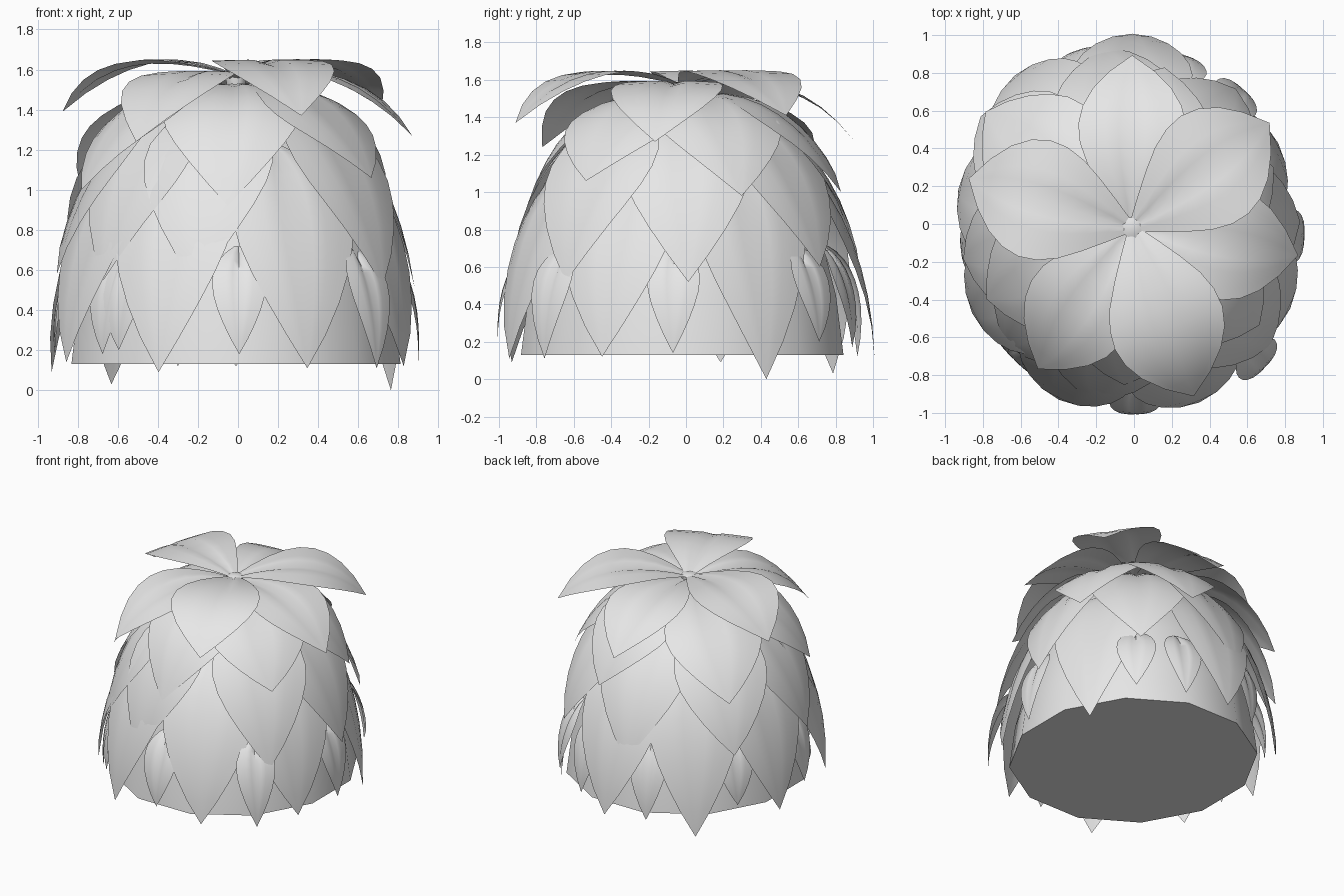
import bpy, bmesh, math
from mathutils import Vector

cube = bpy.data.objects.get("Cube")
if cube:
    bpy.data.objects.remove(cube)

grey = bpy.data.materials.new("pale_grey")
grey.use_nodes = True
grey.diffuse_color = (0.8, 0.8, 0.8, 1)
grey.node_tree.nodes["Principled BSDF"].inputs["Base Color"].default_value = (0.8, 0.8, 0.8, 1)

CENTRE = Vector((-0.01, -0.02, 0))
STRETCH = 1.05                      # the hut is slightly deeper than wide
DRAPED = [0.15, 0.5, 0.78, 0.95, 1.0, 0.95, 0.81, 0.6, 0.33, 0.0]
CROWN = [0.08, 0.36, 0.62, 0.84, 0.97, 1.0, 0.92, 0.73, 0.42, 0.0]
HALF = 4                            # leaf columns on each side of the midrib


def finish(name, bm, angle):
    mesh = bpy.data.meshes.new(name)
    bm.to_mesh(mesh)
    bm.free()
    mesh.materials.append(grey)
    obj = bpy.data.objects.new(name, mesh)
    bpy.context.collection.objects.link(obj)
    obj.location = CENTRE
    bpy.ops.object.select_all(action="DESELECT")
    obj.select_set(True)
    bpy.context.view_layer.objects.active = obj
    bpy.ops.object.shade_smooth_by_angle(angle=math.radians(angle))


def lathe(name, profile, sides, angle):
    """Closed turned solid from (radius, height) points."""
    bm = bmesh.new()
    rings = []
    for r, z in profile:
        turn = [math.tau * (i + 0.5) / sides for i in range(sides)]
        rings.append([bm.verts.new((r * math.cos(a), r * STRETCH * math.sin(a), z)) for a in turn])
    for low, high in zip(rings, rings[1:]):
        for i in range(sides):
            j = (i + 1) % sides
            bm.faces.new((low[i], low[j], high[j], high[i]))
    bm.faces.new(rings[0][::-1])
    bm.faces.new(rings[-1])
    finish(name, bm, angle)


def bezier(p, t):
    u = 1 - t
    point = p[0] * u**3 + p[1] * 3 * u * u * t + p[2] * 3 * u * t * t + p[3] * t**3
    slope = (p[1] - p[0]) * u * u + (p[2] - p[1]) * 2 * u * t + (p[3] - p[2]) * t * t
    return point, slope.normalized()


def leaf(name, azimuth, path, widths, half_width, curl, groove):
    """Pointed leaf along a (radius, height) curve with a grooved midrib."""
    a = math.radians(azimuth)
    out = Vector((math.cos(a), math.sin(a), 0))
    side = Vector((-math.sin(a), math.cos(a), 0))
    up = Vector((0, 0, 1))
    points = [Vector(p) for p in path]
    bm = bmesh.new()
    rows = []
    for i, w in enumerate(widths):
        t = i / (len(widths) - 1)
        mid, slope = bezier(points, t)
        normal = up * slope.x - out * slope.y
        row = []
        for k in ([0] if w == 0 else range(-HALF, HALF + 1)):
            x = k / HALF * w * half_width
            sink = curl * x * x + (groove * w * (1 - t) if k == 0 else 0)
            v = out * mid.x + up * mid.y + side * x - normal * sink
            v.y *= STRETCH
            row.append(bm.verts.new(v))
        rows.append(row)
    for r0, r1 in zip(rows, rows[1:]):
        for k in range(2 * HALF):
            if len(r1) == 1:
                bm.faces.new((r0[k], r1[0], r0[k + 1]))
            else:
                bm.faces.new((r0[k], r1[k], r1[k + 1], r0[k + 1]))
    finish(name, bm, 60)


# Core of the hut and the stem at its peak
lathe("hut_body", [(0.85, 0.13), (0.81, 0.45), (0.72, 0.8), (0.55, 1.15),
                   (0.34, 1.4), (0.1, 1.5)], 12, 50)
lathe("peak_stem", [(0.03, 1.45), (0.055, 1.55), (0.055, 1.58), (0.03, 1.59)], 8, 50)

# Crown: two sets of three spreading leaves
for i, (az, r, z) in enumerate([(36, 0.9, 1.41), (164, 0.9, 1.39), (-69, 0.91, 1.37)]):
    leaf(f"crown_leaf_upper_{i}", az,
         [(0.0, 1.57), (0.35, 1.7), (0.66, 1.7), (r, z)], CROWN, 0.305, 0.08, 0.04)
for i, (az, r, z) in enumerate([(-9, 0.89, 1.27), (90, 0.87, 1.28), (-125, 0.87, 1.24)]):
    leaf(f"crown_leaf_lower_{i}", az,
         [(0.0, 1.55), (0.35, 1.65), (0.64, 1.6), (r, z)], CROWN, 0.285, 0.15, 0.04)

# Draped tiers, each leaf given by its direction, tip height and spread
tiers = [
    ("shoulder_leaf", 0.34, 0.5, [(0.1, 1.53), (0.48, 1.55), (0.68, 1.31), (0.81, 0)],
     [(-93, 0.92, 0.98), (-36, 1.06, 1.03), (22, 0.98, 1.0), (78, 1.0, 1.02),
      (143, 1.02, 1.2), (205, 1.0, 1.05)]),
    ("middle_leaf", 0.33, 0.5, [(0.3, 1.44), (0.62, 1.34), (0.82, 1.0), (0.89, 0)],
     [(-103, 0.52, 1.0), (-39, 0.52, 1.06), (2, 0.52, 1.0), (52, 0.6, 1.0),
      (98, 0.55, 1.03), (145, 0.62, 1.1), (190, 0.58, 1.02), (222, 0.55, 1.0)]),
    ("skirt_leaf", 0.32, 0.5, [(0.5, 1.22), (0.76, 1.08), (0.94, 0.62), (0.95, 0)],
     [(-114, 0.09, 1.0), (-68, 0.11, 1.0), (-26, 0.12, 0.98), (29, 0.0, 0.93),
      (90, 0.12, 1.03), (129, 0.03, 1.04), (168, 0.09, 0.99), (207, 0.14, 1.0)]),
    ("hem_leaf", 0.135, 0.9, [(0.74, 0.72), (0.87, 0.64), (0.93, 0.42), (0.91, 0)],
     [(-89, 0.18, 1.03), (-137, 0.18, 1.0), (-45, 0.11, 1.09), (-3, 0.14, 1.0),
      (50, 0.2, 1.0), (72, 0.17, 1.0), (108, 0.12, 1.03), (148, 0.2, 1.0),
      (187, 0.18, 1.0), (230, 0.2, 1.0)]),
]
for name, width, curl, curve, leaves in tiers:
    for i, (az, tip_z, spread) in enumerate(leaves):
        path = [(r * spread, z or tip_z) for r, z in curve]
        # keep a tip that touches the ground distinct from the blank tip slot
        path[-1] = (path[-1][0], tip_z)
        leaf(f"{name}_{i}", az, path, DRAPED, width, curl, 0.03)
